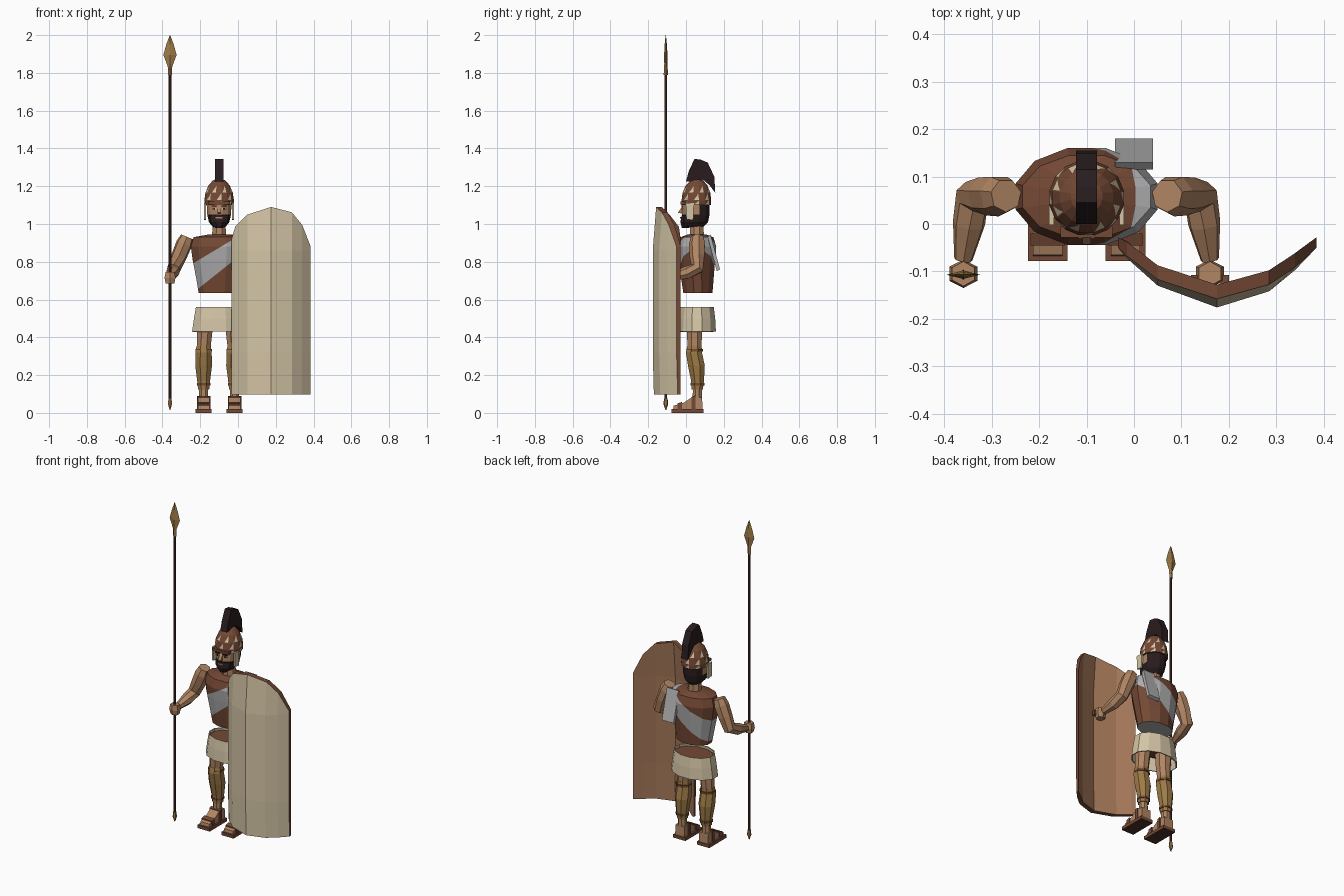
import bpy, bmesh, math
from mathutils import Vector

if "Cube" in bpy.data.objects:
    bpy.data.objects.remove(bpy.data.objects["Cube"])

CX = -0.1  # body centre line


def material(name, rgb):
    m = bpy.data.materials.new(name)
    m.diffuse_color = (*rgb, 1)
    m.use_nodes = True
    m.node_tree.nodes["Principled BSDF"].inputs["Base Color"].default_value = m.diffuse_color
    return m


SKIN = material("tan skin", (0.44, 0.235, 0.125))
BROWN = material("leather brown", (0.175, 0.066, 0.035))
DARK = material("dark wood", (0.07, 0.03, 0.02))
CREAM = material("cream linen", (0.66, 0.56, 0.38))
GOLD = material("bronze", (0.34, 0.195, 0.062))
GREY = material("grey sash", (0.42, 0.42, 0.43))
BLACK = material("black hair", (0.022, 0.012, 0.013))
TAN = material("shield wood", (0.36, 0.18, 0.095))


def finish(name, bm, *mats):
    bmesh.ops.recalc_face_normals(bm, faces=bm.faces)
    me = bpy.data.meshes.new(name)
    bm.to_mesh(me)
    bm.free()
    for m in mats:
        me.materials.append(m)
    ob = bpy.data.objects.new(name, me)
    bpy.context.collection.objects.link(ob)
    return ob


def skin_rings(rings, caps=True):
    """Bridge a list of equal point rings into a tube."""
    bm = bmesh.new()
    vs = [[bm.verts.new(p) for p in r] for r in rings]
    n = len(vs[0])
    for a, b in zip(vs, vs[1:]):
        for i in range(n):
            j = (i + 1) % n
            bm.faces.new((a[i], a[j], b[j], b[i]))
    if caps:
        bm.faces.new(vs[0][::-1])
        bm.faces.new(vs[-1])
    return bm


def loft(secs, n=12, caps=True, turn=0.5):
    """Upright loft; each section is (x, y, z, rx, ry)."""
    return skin_rings([[(x + rx * math.cos(2 * math.pi * (i + turn) / n),
                         y + ry * math.sin(2 * math.pi * (i + turn) / n), z)
                        for i in range(n)] for x, y, z, rx, ry in secs], caps)


def tube(secs, n=7):
    """Round limb along a path; each section is (x, y, z, r)."""
    pts = [Vector(s[:3]) for s in secs]
    rings = []
    for k, p in enumerate(pts):
        d = (pts[min(k + 1, len(pts) - 1)] - pts[max(k - 1, 0)]).normalized()
        u = d.cross(Vector((1, 0, 0))).normalized()
        w = d.cross(u)
        rings.append([p + secs[k][3] * (u * math.cos(a) + w * math.sin(a))
                      for a in (2 * math.pi * i / n for i in range(n))])
    return skin_rings(rings)


def prism(profile, x0, x1):
    """Side profile of (y, z) points extruded from x0 to x1."""
    return skin_rings([[(x, y, z) for y, z in profile] for x in (x0, x1)])


def box(name, x, y, z, mat):
    return finish(name, prism([(y[0], z[0]), (y[1], z[0]), (y[1], z[1]), (y[0], z[1])], *x), mat)


# Tunic torso with a sash cut in along two diagonal planes
bm = loft([(CX, 0.063, 0.635, 0.112, 0.08), (CX, 0.06, 0.72, 0.127, 0.09),
           (CX, 0.058, 0.81, 0.145, 0.1), (CX, 0.058, 0.88, 0.155, 0.106),
           (CX, 0.058, 0.93, 0.14, 0.09), (CX, 0.058, 0.945, 0.055, 0.05)])
low, high = (Vector((-0.22, 0, 0.65)), Vector((-0.8, 0, 1))), (Vector((-0.24, 0, 0.79)), Vector((-0.6, 0, 1)))
for co, no in (low, high):
    bmesh.ops.bisect_plane(bm, geom=bm.verts[:] + bm.edges[:] + bm.faces[:], plane_co=co, plane_no=no)
bm.normal_update()
for f in bm.faces:
    c = f.calc_center_median()
    in_band = (c - low[0]).dot(low[1]) > 0 > (c - high[0]).dot(high[1])
    f.material_index = 1 if in_band or c.z < 0.64 else 0
finish("torso", bm, BROWN, GREY)

# Loose end of the sash on the back
tail = prism([(0.115, 0.93), (0.13, 0.945), (0.18, 0.76), (0.163, 0.75)], -0.04, 0.04)
finish("sash_tail", tail, GREY)

# Skirt and hips
skirt = finish("skirt", loft([(CX, 0.058, 0.43, 0.148, 0.104), (CX, 0.058, 0.5, 0.138, 0.1),
                              (CX, 0.058, 0.56, 0.127, 0.092)], 12, False), CREAM)
mod = skirt.modifiers.new("cloth", 'SOLIDIFY')
mod.thickness = 0.006
finish("hips", loft([(CX, 0.058, 0.5, 0.115, 0.075), (CX, 0.058, 0.545, 0.118, 0.083)]), BROWN)

# Neck and head
finish("neck", loft([(CX, 0.058, 0.92, 0.042, 0.042), (CX, 0.055, 1.03, 0.034, 0.036)], 8), SKIN)
bm = loft([(CX, 0.045, 0.985, 0.035, 0.05), (CX, 0.05, 1.01, 0.056, 0.069),
           (CX, 0.052, 1.05, 0.065, 0.075), (CX, 0.053, 1.1, 0.068, 0.075),
           (CX, 0.055, 1.15, 0.066, 0.07)])
for f in bm.faces:  # beard below, hair behind
    c = f.calc_center_median()
    f.material_index = 1 if c.z < 1.045 or c.y > 0.06 else 0
finish("head", bm, SKIN, BLACK)
finish("beard", loft([(CX, -0.002, 0.98, 0.024, 0.022), (CX, 0.0, 1.01, 0.048, 0.032),
                      (CX, 0.004, 1.045, 0.054, 0.03)], 8), BLACK)
finish("nose", prism([(-0.018, 1.095), (-0.043, 1.06), (-0.018, 1.054)], CX - 0.009, CX + 0.009), SKIN)
box("mouth", (CX - 0.018, CX + 0.018), (-0.031, -0.027), (1.03, 1.036), SKIN)
for s in (-1, 1):
    ex = CX + s * 0.026
    box("eye", (ex - 0.012, ex + 0.012), (-0.0235, -0.0165), (1.078, 1.084), CREAM)
    box("pupil", (ex - 0.005, ex + 0.005), (-0.025, -0.018), (1.077, 1.085), BLACK)
    box("eyebrow", (ex - 0.015, ex + 0.015), (-0.026, -0.018), (1.092, 1.099), BLACK)

# Helmet with small cream ornaments inset around it
bm = loft([(CX, 0.055, 1.1, 0.078, 0.08), (CX, 0.055, 1.125, 0.08, 0.08),
           (CX, 0.055, 1.165, 0.074, 0.075), (CX, 0.056, 1.205, 0.057, 0.058),
           (CX, 0.058, 1.23, 0.034, 0.035), (CX, 0.058, 1.24, 0.012, 0.012)], 16)
orn = [f for f in bm.faces if 1.1 < f.calc_center_median().z < 1.19]
for f in orn:
    c = f.calc_center_median()
    step = round(math.atan2(c.y - 0.055, c.x - CX) * 8 / math.pi)
    if (step + (c.z > 1.16)) % 2 == 0:
        bmesh.ops.inset_individual(bm, faces=[f], thickness=0.004)
        mid = bmesh.ops.poke(bm, faces=[f])["faces"]
        for g in mid[:2]:
            g.material_index = 1
finish("helmet", bm, BROWN, CREAM)
box("helmet_brow", (CX - 0.055, CX + 0.055), (-0.028, -0.005), (1.103, 1.118), BROWN)

# Cheek guards
for s in (-1, 1):
    guard = prism([(-0.002, 1.11), (0.042, 1.11), (0.038, 1.02), (0.002, 1.025)],
                  CX + s * 0.069, CX + s * 0.079)
    finish("cheek_guard", guard, CREAM)

# Helmet crest
crest = [(0.0, 1.225), (0.015, 1.28), (0.045, 1.345), (0.08, 1.34), (0.115, 1.325),
         (0.15, 1.25), (0.155, 1.165), (0.125, 1.205), (0.09, 1.235), (0.05, 1.225)]
finish("crest", prism(crest, CX - 0.022, CX + 0.022), BLACK)

for s, side in ((-1, "right"), (1, "left")):
    # Arm and closed hand
    arm = [(0.17, 0.06, 0.932, 0.035), (0.185, 0.06, 0.895, 0.044), (0.212, 0.06, 0.83, 0.042),
           (0.24, 0.058, 0.765, 0.037), (0.248, 0.0, 0.74, 0.035), (0.26, -0.075, 0.718, 0.02)]
    finish(side + "_arm", tube([(CX + s * x, y, z, r) for x, y, z, r in arm]), SKIN)
    hx = CX + s * 0.26
    finish(side + "_hand", loft([(hx, -0.105, 0.685, 0.026, 0.024), (hx, -0.105, 0.715, 0.034, 0.03),
                                 (hx, -0.105, 0.745, 0.027, 0.026)], 6), SKIN)
    # Leg, bronze greave and ankle strap
    lx = CX + s * 0.082
    leg = [(-0.01, 0.052, 0.53, 0.05), (-0.006, 0.045, 0.43, 0.044), (0, 0.045, 0.34, 0.039),
           (0, 0.055, 0.24, 0.04), (0, 0.06, 0.13, 0.026), (0, 0.06, 0.04, 0.027)]
    finish(side + "_leg", loft([(lx + s * x, y, z, r, r) for x, y, z, r in leg], 8), SKIN)
    greave = [(0.045, 0.355, 0.041), (0.042, 0.32, 0.046), (0.055, 0.25, 0.048),
              (0.061, 0.17, 0.037), (0.06, 0.125, 0.032)]
    finish(side + "_greave", loft([(lx, y, z, r, r) for y, z, r in greave], 8), GOLD)
    for y, z, r in ((0.061, 0.145, 0.039), (0.047, 0.325, 0.047)):
        finish(side + "_strap", loft([(lx, y, z, r, r), (lx, y, z + 0.012, r, r)], 8), BROWN)
    # Foot and sandal
    foot = [(-0.068, 0.02), (-0.065, 0.038), (-0.01, 0.055), (0.035, 0.085), (0.085, 0.08), (0.088, 0.02)]
    finish(side + "_foot", prism(foot, lx - 0.031, lx + 0.031), SKIN)
    sole = box(side + "_sole", (lx - 0.042, lx + 0.042), (-0.078, 0.092), (0, 0.02), BROWN)
    sole.data.materials.append(DARK)
    for p in sole.data.polygons:
        p.material_index = 1 if p.center.z < 0.005 else 0
    bands = [[(-0.045, 0.02), (-0.045, 0.05), (-0.02, 0.058), (-0.02, 0.02)],
             [(0.03, 0.02), (0.03, 0.085), (0.05, 0.09), (0.05, 0.02)]]
    for b in bands:
        finish(side + "_sandal_band", prism(b, lx - 0.036, lx + 0.036), BROWN)

# Shield: bent board with a rounded top, cream front, brown rim
cols = [(-0.034, -0.05, 0.92), (-0.015, -0.072, 0.985), (0.05, -0.13, 1.05), (0.175, -0.176, 1.09),
        (0.285, -0.142, 1.062), (0.34, -0.097, 0.995), (0.385, -0.05, 0.88)]
bm = bmesh.new()
front, back = [], []
for x, y, top in cols:
    lean = 0.018 * max(0, top - 0.95) / 0.14
    levels = ((0.097, y + 0.006), (0.32, y), (0.88 - 0.02, y), (top, y + lean))
    front.append([bm.verts.new((x, yy, z)) for z, yy in levels])
    back.append([bm.verts.new((x, min(yy + 0.03, -0.028), z)) for z, yy in levels])
last = len(cols) - 1
for i in range(last):
    for k in range(3):
        bm.faces.new((front[i][k], front[i + 1][k], front[i + 1][k + 1], front[i][k + 1]))
        f = bm.faces.new((back[i][k], back[i][k + 1], back[i + 1][k + 1], back[i + 1][k]))
        f.material_index = 2
    for k in (0, 3):
        f = bm.faces.new((front[i][k], back[i][k], back[i + 1][k], front[i + 1][k]))
        f.material_index = 1
for i in (0, last):
    for k in range(3):
        f = bm.faces.new((front[i][k], front[i][k + 1], back[i][k + 1], back[i][k]))
        f.material_index = 1
finish("shield", bm, CREAM, BROWN, TAN)
box("shield_grip", (0.12, 0.2), (-0.125, -0.108), (0.7, 0.73), BROWN)

# Spear
SX, SY = -0.36, -0.107
finish("spear_shaft", loft([(SX, SY, 0.04, 0.008, 0.008), (SX, SY, 1.82, 0.008, 0.008)], 8), DARK)
finish("spear_head", loft([(SX, SY, z, rx, ry) for z, rx, ry in (
    (1.79, 0.011, 0.011), (1.835, 0.012, 0.01), (1.845, 0.016, 0.008), (1.895, 0.035, 0.009),
    (1.95, 0.02, 0.006), (2.0, 0.001, 0.001))], 4, turn=0), GOLD)
finish("spear_butt", loft([(SX, SY, z, r, r) for z, r in (
    (0.015, 0.002), (0.045, 0.012), (0.075, 0.01))], 6), GOLD)
